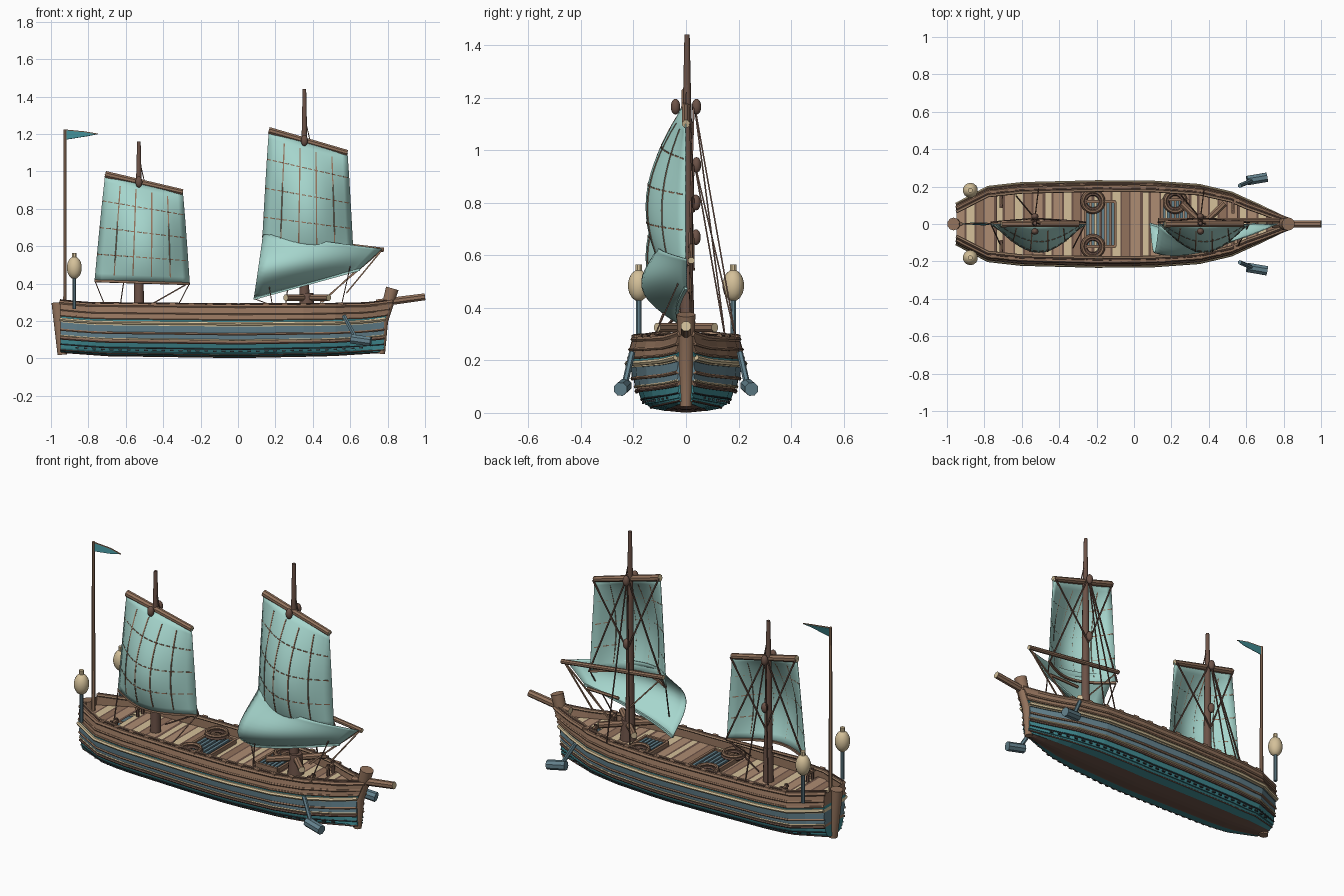
import bpy, bmesh, math
from mathutils import Vector as V

if "Cube" in bpy.data.objects:
    bpy.data.objects.remove(bpy.data.objects["Cube"])
MATS = {}
for name, col in {"sail_green": (.38, .67, .61), "hull_teal": (.05, .25, .28), "steel_blue": (.125, .22, .265),
                  "wood": (.29, .17, .107), "light_wood": (.42, .265, .17), "dark_wood": (.15, .085, .063),
                  "tan": (.66, .53, .32), "keel_dark": (.035, .045, .05)}.items():
    m = bpy.data.materials.new(name)
    m.use_nodes = True
    m.diffuse_color = (*col, 1)
    m.node_tree.nodes["Principled BSDF"].inputs["Base Color"].default_value = (*col, 1)
    MATS[name] = m


def mesh(name, verts, faces, mats, idx=None, smooth=False):
    me = bpy.data.meshes.new(name)
    me.from_pydata([tuple(v) for v in verts], [], faces)
    for m in mats:
        me.materials.append(MATS[m])
    if idx:
        me.polygons.foreach_set("material_index", idx)
    bm = bmesh.new()
    bm.from_mesh(me)
    bmesh.ops.remove_doubles(bm, verts=bm.verts, dist=1e-5)
    bmesh.ops.recalc_face_normals(bm, faces=bm.faces)
    bm.to_mesh(me)
    bm.free()
    ob = bpy.data.objects.new(name, me)
    bpy.context.collection.objects.link(ob)
    if smooth:
        bpy.ops.object.select_all(action='DESELECT')
        ob.select_set(True)
        bpy.context.view_layer.objects.active = ob
        bpy.ops.object.shade_smooth_by_angle(angle=math.radians(40))
    return ob


def tube(name, pts, r, mat, r2=None, n=8, end_mat=None):
    pts = [V(p) for p in pts]
    k = len(pts)
    verts, faces = [], []
    for i, p in enumerate(pts):
        d = (pts[min(i + 1, k - 1)] - pts[max(i - 1, 0)]).normalized()
        a = d.cross(V((0, 1, 0)) if abs(d.y) < .8 else V((0, 0, 1))).normalized()
        b = d.cross(a)
        rad = r + ((r2 if r2 is not None else r) - r) * i / (k - 1)
        for j in range(n):
            t = math.tau * (j + .5) / n
            verts.append(p + (a * math.cos(t) + b * math.sin(t)) * rad)
    for i in range(k - 1):
        for j in range(n):
            j2 = (j + 1) % n
            faces.append((i * n + j, i * n + j2, i * n + n + j2, i * n + n + j))
    idx = [0] * len(faces) + [1, 1]
    faces += [tuple(range(n)), tuple(range((k - 1) * n, k * n))]
    return mesh(name, verts, faces, [mat, end_mat or mat], idx, smooth=n > 6)


def rope(name, *pts, r=.0035, mat="dark_wood"):
    return tube(name, pts, r, mat, n=4)


def box(name, c, size, mat):
    vs = [V(c) + V((x * size[0], y * size[1], z * size[2])) / 2 for x in (-1, 1) for y in (-1, 1) for z in (-1, 1)]
    return mesh(name, vs, [(0, 1, 3, 2), (4, 5, 7, 6), (0, 1, 5, 4), (2, 3, 7, 6), (0, 2, 6, 4), (1, 3, 7, 5)], [mat])


def ball(name, c, size, mat):
    bpy.ops.mesh.primitive_uv_sphere_add(segments=14, ring_count=9, location=c)
    ob = bpy.context.object
    ob.name, ob.scale = name, size
    ob.data.materials.append(MATS[mat])
    bpy.ops.object.shade_smooth_by_angle(angle=math.radians(40))


def lerp(tab, x):
    for (a, p), (b, q) in zip(tab, tab[1:]):
        if x <= b:
            return p + (q - p) * max(0, (x - a) / (b - a))
    return tab[-1][1]


# Hull lines: half breadth, sheer, keel and section shape
BREADTH = [(-.95, .095), (-.78, .185), (-.6, .205), (-.2, .215), (.1, .213), (.35, .195), (.52, .155), (.66, .09), (.78, .03)]
SHEER = [(-.95, .30), (-.8, .285), (0, .278), (.5, .28), (.68, .285), (.78, .302)]
KEEL = [(-.95, .03), (-.7, .012), (0, .002), (.5, .012), (.78, .03)]
SECTION = [(0, .08), (.02, .34), (.05, .58), (.12, .73), (.3, .86), (.5, .94), (.67, 1), (1, .955)]
XS = [-.95, -.86, -.78, -.7, -.6, -.4, -.2, 0, .1, .22, .35, .44, .52, .6, .66, .72, .78]


def hull(x, t, s=1, out=0):
    zb, zt = lerp(KEEL, x), lerp(SHEER, x)
    rake = .045 * max(0, (x - .6) / .18) * max(0, t - .6) / .4
    return V((x + rake, s * (lerp(BREADTH, x) * lerp(SECTION, t) + out), zb + (zt - zb) * t))


# Overlapping hull planks, each band in its own colour
BANDS = [(0, .02, "dark_wood"), (.02, .05, "hull_teal"), (.05, .1, "hull_teal"), (.1, .17, "hull_teal"),
         (.17, .28, "hull_teal"), (.28, .34, "wood"), (.34, .46, "steel_blue"), (.46, .61, "steel_blue"),
         (.61, .68, "tan"), (.68, .74, "hull_teal"), (.74, .86, "wood"), (.86, 1, "wood")]
names = list(MATS)
prof = [(t, o, m) for a, b, m in BANDS for t, o in ((a, .007 if a else 0), (b, 0))]
rows = prof + [(1, -.022, "wood"), (.8, -.03, "wood")]
verts, faces, idx = [], [], []
for s in (-1, 1):
    base, w = len(verts), len(rows)
    verts += [hull(x, t, s, o) for x in XS for t, o, _ in rows]
    for i in range(len(XS) - 1):
        for j in range(w - 1):
            a = base + i * w + j
            faces.append((a, a + 1, a + w + 1, a + w))
            idx.append(names.index(rows[j][2]))
w, half = len(rows), len(XS) * len(rows)
for i in range(len(XS) - 1):
    faces.append((i * w, i * w + w, half + i * w + w, half + i * w))
    idx.append(names.index("dark_wood"))
for i in (0, len(XS) - 1):
    for j in range(len(prof) - 1):
        a = i * w + j
        faces.append((a, a + 1, half + a + 1, half + a))
        idx.append(names.index(rows[j][2]))
mesh("hull", verts, faces, names, idx)

# Rails, wales and rows of fastenings on both sides
for s, side in ((-1, "right"), (1, "left")):
    for label, t, o, r, m in (("cap_rail", 1, -.006, .012, "wood"), ("inner_rail", 1.03, -.026, .008, "light_wood"),
                              ("rail_groove", 1.05, -.015, .004, "dark_wood"), ("upper_wale", .86, .004, .007, "wood"),
                              ("tan_wale", .665, .009, .0105, "tan"), ("sheer_wale", .745, .006, .006, "wood"),
                              ("middle_wale", .46, .006, .007, "wood"), ("lower_wale", .285, .007, .007, "dark_wood"),
                              ("lower_tan_wale", .345, .006, .005, "tan"), ("bilge_wale", .17, .006, .004, "keel_dark"),
                              ("garboard", .06, .005, .004, "dark_wood")):
        tube(f"{side}_{label}", [hull(x, t, s, o) for x in XS], r, m, n=6)
    for i in range(34):
        box(f"{side}_fastening", hull(-.86 + i * .046, .13, s, .006), (.02, .008, .008), "keel_dark")
    for i in range(14):
        box(f"{side}_rail_cleat", hull(-.75 + i * .1, 1.04, s, -.008), (.03, .02, .012), "wood")

# Crosswise deck planks: a repeating run of wide boards split by dark seams
DECK = .235
RUN = [(.045, 0), (.010, 3), (.042, 2), (.010, 3), (.035, 1), (.010, 3), (.05, 0), (.016, 3), (.03, 2), (.012, 3)]
x, k = -.95, 0
verts, faces, idx = [], [], []
while x < .76:
    wide, colour = RUN[k % len(RUN)]
    x2 = min(.77, x + wide)
    z = DECK + (.015 if x < -.74 or x > .52 else 0)
    a = len(verts)
    for q in (x, x2):
        verts += [(q, s * (lerp(BREADTH, q) - .012), z) for s in (-1, 1)]
    faces.append((a, a + 1, a + 3, a + 2))
    idx.append(colour)
    x, k = x2, k + 1
mesh("deck_planks", verts, faces, ["light_wood", "wood", "tan", "dark_wood"], idx)

# Stem, stern post and bowsprit
tube("stern_post", [(-.94, 0, .02), (-.965, 0, .30)], .026, "wood", .034, 10)
tube("stem_post", [(.765, 0, .025), (.775, 0, .2), (.825, 0, .375)], .022, "wood", .036, 10)
tube("bowsprit", [(.74, 0, .295), (1.0, 0, .33)], .022, "wood", .020, 8, "tan")

# Hatches with gratings, rope coils, bitts
for cx, cy, hx, hy in ((-.18, 0, .08, .12), (.22, .04, .07, .09)):
    for s in (-1, 1):
        box("hatch_side", (cx + s * hx, cy, DECK + .012), (.014, hy * 2, .024), "wood")
        box("hatch_end", (cx, cy + s * hy, DECK + .012), (hx * 2, .014, .024), "wood")
    for i in range(6):
        box("hatch_slat", (cx + hx * (i - 2.5) / 3, cy, DECK + .01), (.016, hy * 2, .01), "steel_blue")
for cx, cy in ((-.22, .12), (-.22, -.12), (.22, .12)):
    for i, rad in enumerate((.058, .054, .04)):
        bpy.ops.mesh.primitive_torus_add(major_radius=rad, minor_radius=.009, major_segments=20, minor_segments=6,
                                         location=(cx, cy, DECK + .018 + (.014 if i == 1 else 0)))
        bpy.context.object.name = "rope_coil"
        bpy.context.object.data.materials.append(MATS["wood" if i % 2 else "dark_wood"])
for bx, by in ((-.71, .12), (.53, .09)):
    for s in (-1, 1):
        tube("bitt_bar", [(bx, s * (by - .035), .285), (bx, s * (by + .035), .285)], .01, "wood", n=6)
        for d in (-.022, .022):
            tube("bitt_post", [(bx, s * by + d, DECK), (bx, s * by + d, .30)], .009, "dark_wood", n=6)

# Capstan around the forward mast
tube("capstan", [(.37, 0, DECK), (.37, 0, .35)], .045, "dark_wood", .035, 10)
for d in (1, -1):
    tube("capstan_bar", [(.37 - .115, -.11 * d, .325), (.37 + .115, .11 * d, .325)], .018, "wood", n=8, end_mat="tan")


def sail(name, tl, tr, br, bl, belly, nu, nv):
    """Billowing cloth on a corner patch, with seams and edge ropes."""
    tl, tr, br, bl = (V((p[0], 0, p[1])) for p in (tl, tr, br, bl))

    def P(u, v, off=0):
        p = tl.lerp(tr, u).lerp(bl.lerp(br, u), v)
        return p + V((0, -belly(u, v) - off, 0))
    n = 14
    ob = mesh(name, [P(i / n, j / n) for i in range(n + 1) for j in range(n + 1)],
              [(a, a + 1, a + n + 2, a + n + 1) for i in range(n) for j in range(n) for a in [i * (n + 1) + j]],
              ["sail_green"], smooth=True)
    ob.modifiers.new("cloth", 'SOLIDIFY').thickness = .004
    steps = [i / n for i in range(n + 1)]
    for i in range(1, nu):
        rope(name + "_upright_seam", *[P(i / nu, .08 + .86 * v, .003) for v in steps], r=.0045, mat="wood")
    for j in range(1, nv):
        for a in range(0, n * 2, 2):
            q = a / (n * 2)
            rope(name + "_cross_seam", P(q, j / nv, .003), P(q + .7 / n, j / nv, .003), r=.004, mat="wood")
    rope(name + "_foot_rope", *[P(u, 1) for u in steps], r=.009, mat="wood" if nu > 1 else "sail_green")


def billow(u, v):
    return .15 * math.sin(math.pi * u) * math.sin(math.pi * min(v, 1) * .77) ** .9


def mast(name, x, top, tl, tr, br, bl, nv, drop):
    tube(name + "_mast", [(x, .004, DECK), (x, .004, top * .75), (x, .004, top)], .026, "dark_wood", .010, 10)
    tube(name + "_mast_foot", [(x, .004, DECK), (x, .004, .43)], .03, "dark_wood", .026, 10)
    a, b = V((tl[0], 0, tl[1])), V((tr[0], 0, tr[1]))
    tube(name + "_yard", [a, b], .019, "wood", .016, 8, "tan")
    sail(name + "_sail", tl, tr, br, bl, billow, 5, nv)
    zy = a.lerp(b, (x - tl[0]) / (tr[0] - tl[0])).z
    for y, z in ((.04, zy), (-.04, zy), (.038, zy - drop)):
        ball(name + "_block", (x, y, z), (.019, .018, .03), "dark_wood")
    # Standing and running ropes
    head = V((x, .03, zy + .02))
    rope(name + "_yard_sling", (x, .004, zy + .13), (x + .03, 0, zy))
    for dx in (-.1, .02):
        rope(name + "_shroud", head, (x + dx, .2 - abs(dx) * .5, .28), r=.004)
    for c in (bl, br):
        rope(name + "_lift", head, (c[0], .01, c[1]), r=.005)
        rope(name + "_sheet", (c[0], 0, c[1]), (c[0] + (x - c[0]) * .25, -.13, .27))
    for c in (tl, tr):
        rope(name + "_brace", (c[0], .015, c[1]), (x, .03, zy - .40), r=.005)


mast("fore", .355, 1.44, (.165, 1.22), (.585, 1.10), (.615, .56), (.13, .60), 4, .365)
mast("aft", -.53, 1.16, (-.71, .985), (-.295, .89), (-.26, .40), (-.765, .415), 4, .275)
tube("aft_foot_spar", [(-.765, 0, .415), (-.26, 0, .40)], .009, "wood", n=6)
rope("aft_tack_line", (-.27, 0, .40), (-.48, .02, .28), r=.005)

# Lower fore sail, swelling at its trailing edge
sail("lower_sail", (.135, .67), (.77, .585), (.65, .475), (.085, .32),
     lambda u, v: .11 * math.sin(math.pi * u ** .8) * (1 - v * .7) + .155 * math.sin(math.pi * v ** 1.2) * (1 - u) ** 1.2, 1, 1)
tube("lower_boom", [(.13, .02, .66), (.78, .02, .58)], .013, "wood", n=8, end_mat="tan")
tube("lower_spar", [(.42, .015, .46), (.62, .015, .465)], .009, "wood", n=6)
for x1, x2, z2 in ((.77, .58, .35), (.77, .44, .30), (.62, .45, .30), (.135, .355, .42)):
    rope("boom_stay", (x1, .015, .58 if x1 > .7 else .46 if x1 > .5 else .66), (x2, .02, z2), r=.005, mat="wood")
rope("tack_line", (.085, 0, .32), (.22, -.15, .27))

# Flag and staff
tube("flag_staff", [(-.925, 0, .25), (-.925, 0, 1.225)], .011, "wood", .008, 6)
flag = mesh("flag", [(-.925, 0, 1.22), (-.925, 0, 1.17), (-.80, -.008, 1.19), (-.75, 0, 1.2), (-.82, .006, 1.21)],
            [(0, 1, 2, 3, 4)], ["hull_teal"])
flag.modifiers.new("cloth", 'SOLIDIFY').thickness = .004
rope("flag_edge", (-.925, 0, 1.222), (-.82, .006, 1.212), (-.75, 0, 1.2), mat="wood")

# Stern lanterns and bow sweeps, one of each per side
for s, side in ((-1, "right"), (1, "left")):
    tube(f"{side}_lantern_pole", [(-.875, s * .18, .265), (-.875, s * .18, .45)], .011, "steel_blue")
    ball(f"{side}_lantern", (-.875, s * .18, .485), (.041, .041, .06), "tan")
    tube(f"{side}_lantern_cap", [(-.875, s * .18, .53), (-.875, s * .18, .565)], .013, "tan")
    tube(f"{side}_sweep_pole", [(.565, s * .205, .23), (.635, s * .235, .10)], .012, "steel_blue", n=6)
    tube(f"{side}_sweep_head", [(.605, s * .232, .105), (.71, s * .25, .09)], .027, "steel_blue", n=8)
